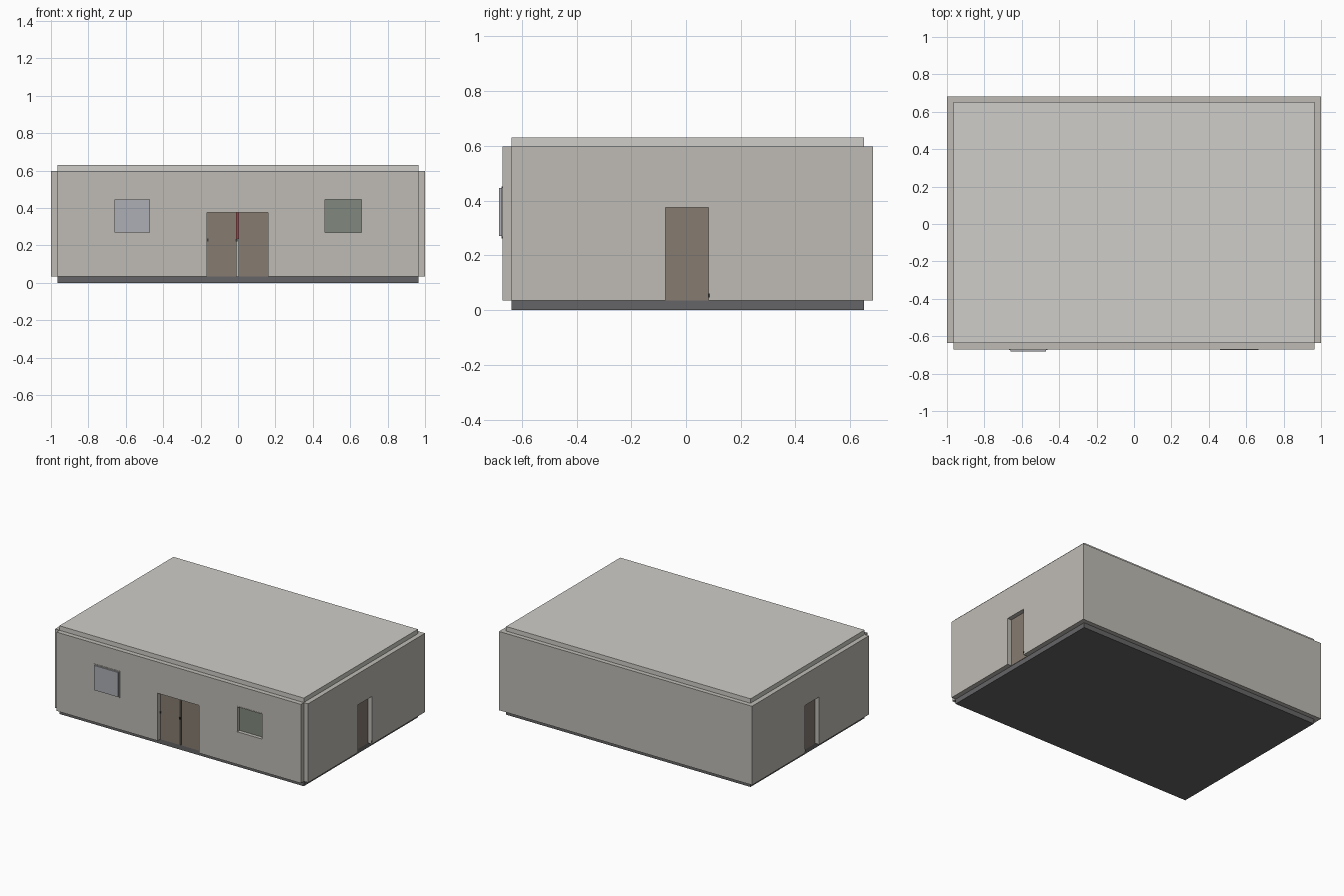
import bpy

if "Cube" in bpy.data.objects:
    bpy.data.objects.remove(bpy.data.objects["Cube"])


def material(name, rgb):
    m = bpy.data.materials.new(name)
    m.diffuse_color = (*rgb, 1)
    m.use_nodes = True
    m.node_tree.nodes["Principled BSDF"].inputs["Base Color"].default_value = m.diffuse_color
    return m


WALL = material("plaster", (0.52, 0.50, 0.46))
ROOF = material("concrete", (0.62, 0.61, 0.58))
BASE = material("dark_base", (0.13, 0.13, 0.135))
WOOD = material("wood", (0.24, 0.20, 0.165))
METAL = material("dark_metal", (0.05, 0.05, 0.05))
SHUTTER = material("shutter_blue", (0.42, 0.43, 0.46))
GLASS = material("glass_green", (0.22, 0.25, 0.21))
RED = material("red", (0.35, 0.05, 0.05))


def box(name, x, y, z, mat=None):
    """Box from (min, max) ranges along each axis."""
    lo, hi = zip(x, y, z)
    bpy.ops.mesh.primitive_cube_add(size=1, location=[(a + b) / 2 for a, b in zip(lo, hi)])
    ob = bpy.context.object
    ob.name = name
    ob.scale = [b - a for a, b in zip(lo, hi)]
    bpy.ops.object.transform_apply(location=False, rotation=False, scale=True)
    if mat:
        ob.data.materials.append(mat)
    return ob


def cut(ob, *ranges):
    """Cut a box-shaped opening through a wall."""
    cutter = box("opening_cutter", *ranges)
    cutter.hide_render = True
    bpy.context.view_layer.objects.active = ob
    mod = ob.modifiers.new("opening", 'BOOLEAN')
    mod.operation = 'DIFFERENCE'
    mod.solver = 'EXACT'
    mod.object = cutter
    bpy.ops.object.modifier_apply(modifier=mod.name)
    bpy.data.objects.remove(cutter)


# Main levels
Z0, Z1, Z2 = 0.035, 0.598, 0.63
IX, OX = 0.966, 1.0
FY, FI, BI, BY = -0.671, -0.637, 0.651, 0.683
DOOR_TOP = 0.375

# Floor and roof slabs
box("floor_slab", (-IX, IX), (FI, BI), (0, Z0), BASE)
box("roof_slab", (-IX, IX), (FI, BI), (Z1 - 0.003, Z2), ROOF)

# Front wall with a double door and two windows
front = box("front_wall", (-IX, IX), (FY, FI), (Z0, Z1), WALL)
cut(front, (-0.165, 0.16), (FY - 0.1, FI + 0.1), (Z0 - 0.1, DOOR_TOP))
for x0, x1 in ((-0.66, -0.47), (0.465, 0.66)):
    cut(front, (x0, x1), (FY - 0.1, FI + 0.1), (0.268, 0.448))

# Back wall between the side walls
box("back_wall", (-IX, IX), (BI, BY), (Z0, Z1), WALL)

# Side walls, each with a recessed single door
for side, s in (("right", 1), ("left", -1)):
    def xs(a, b):
        return tuple(sorted((s * a, s * b)))
    wall = box(side + "_wall", xs(IX, OX), (FI, BY), (Z0, Z1), WALL)
    cut(wall, xs(IX - 0.1, OX + 0.1), (-0.075, 0.083), (Z0 - 0.1, DOOR_TOP))
    box(side + "_door", xs(IX - 0.014, IX + 0.003), (-0.075, 0.083), (Z0, DOOR_TOP), WOOD)
    box(side + "_door_stop", xs(OX, OX + 0.001), (0.08, 0.087), (0.045, 0.06), METAL)

# Front door leaves, narrow gap and handles
for side, x0, x1 in (("left", -0.165, -0.009), ("right", 0.004, 0.16)):
    box("front_door_" + side, (x0, x1), (FI - 0.004, FI + 0.012), (Z0, DOOR_TOP), WOOD)
box("door_handle", (-0.013, -0.003), (FI - 0.012, FI - 0.004), (0.22, 0.235), METAL)
box("door_hinge", (-0.165, -0.158), (FI - 0.01, FI - 0.004), (0.222, 0.237), METAL)
box("inner_red_panel", (-0.06, 0.06), (0.6, BI), (0.235, 0.375), RED)

# Left window: shutter panel standing proud of the wall
box("left_window_frame", (-0.667, -0.463), (FY - 0.003, FI), (0.262, 0.452), WALL)
box("left_window_shutter", (-0.66, -0.47), (FY - 0.012, FY), (0.27, 0.446), SHUTTER)

# Right window: recessed pane with thin lintel and sill strips
box("right_window_pane", (0.465, 0.66), (FI - 0.010, FI), (0.268, 0.448), GLASS)
for name, z in (("lintel", 0.446), ("sill", 0.263)):
    box("right_window_" + name, (0.460, 0.665), (FY - 0.002, FI), (z, z + 0.006), WALL)
